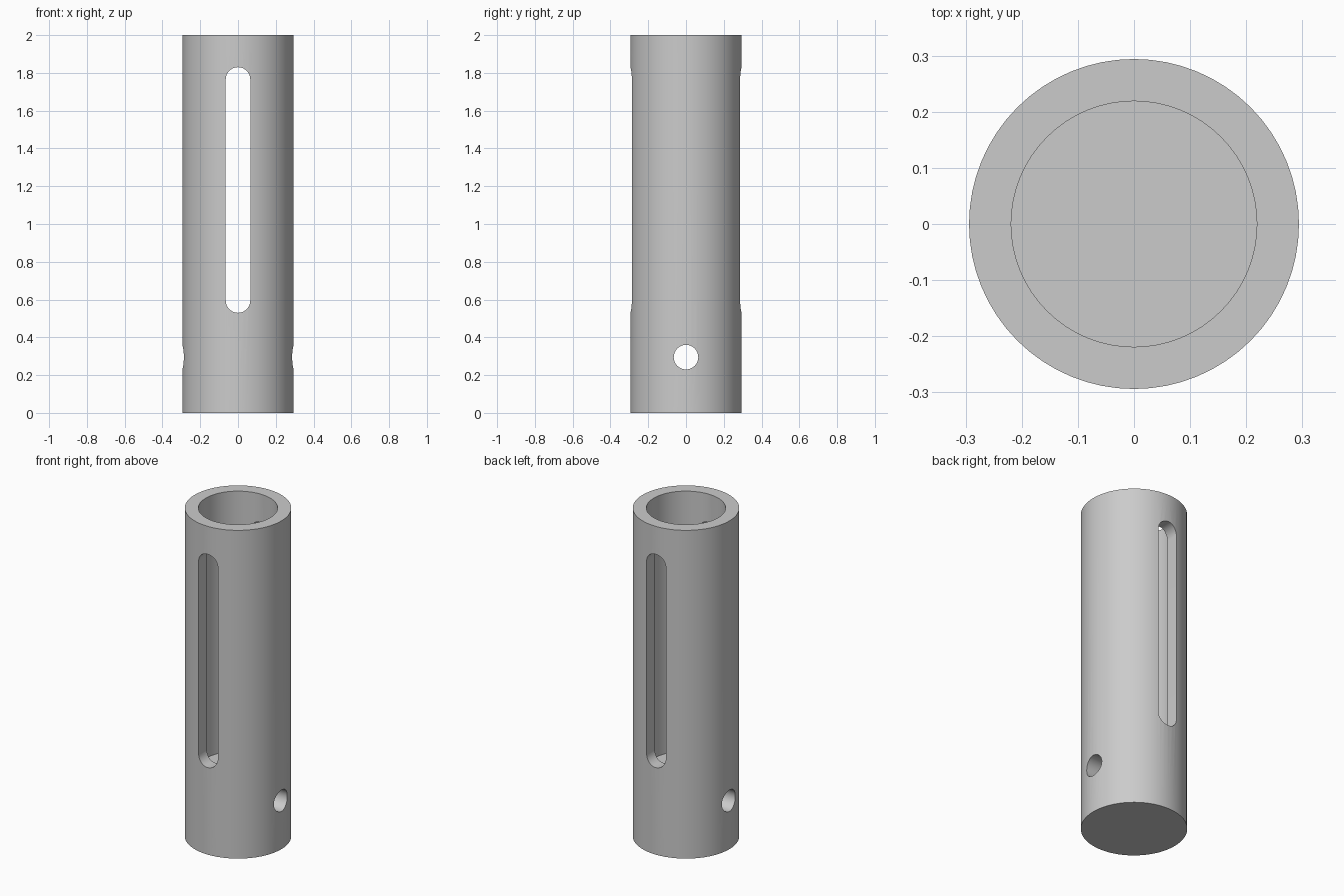
import bpy
import bmesh
from math import cos, sin, pi, radians
from mathutils import Matrix

HEIGHT = 2.0
OUTER, BORE = 0.294, 0.219
FLOOR = 0.415
SIDES = 64

cube = bpy.data.objects.get("Cube")
if cube:
    bpy.data.objects.remove(cube, do_unlink=True)

grey = bpy.data.materials.new("grey_metal")
grey.use_nodes = True
colour = (0.6, 0.6, 0.6, 1)
grey.diffuse_color = colour
grey.node_tree.nodes["Principled BSDF"].inputs["Base Color"].default_value = colour


def add_object(name, bm):
    bmesh.ops.recalc_face_normals(bm, faces=bm.faces[:])
    mesh = bpy.data.meshes.new(name)
    bm.to_mesh(mesh)
    bm.free()
    mesh.materials.append(grey)
    obj = bpy.data.objects.new(name, mesh)
    bpy.context.collection.objects.link(obj)
    return obj


def lathe(name, profile):
    """Turn (radius, z) points around z and cap both ends."""
    bm = bmesh.new()
    rings = [[bm.verts.new((r * cos(2 * pi * i / SIDES), r * sin(2 * pi * i / SIDES), z))
              for i in range(SIDES)] for r, z in profile]
    for a, b in zip(rings, rings[1:]):
        for i in range(SIDES):
            j = (i + 1) % SIDES
            bm.faces.new((a[i], a[j], b[j], b[i]))
    bm.faces.new(rings[0])
    bm.faces.new(rings[-1])
    return add_object(name, bm)


def slot_cutter(name, radius, low, high, turn=0, steps=16):
    """Round-ended bar through the body along y, turned about z."""
    bm = bmesh.new()
    outline = []
    for centre, start in ((high, 0), (low, pi)):
        # A round hole shares one centre, so its half circles skip the doubled point
        count = steps + 1 if high > low else steps
        for i in range(count):
            a = start + pi * i / steps
            outline.append(bm.verts.new((radius * cos(a), -0.5, centre + radius * sin(a))))
    face = bm.faces.new(outline)
    new = bmesh.ops.extrude_face_region(bm, geom=[face])["geom"]
    bmesh.ops.translate(bm, vec=(0, 1, 0),
                        verts=[v for v in new if isinstance(v, bmesh.types.BMVert)])
    bm.transform(Matrix.Rotation(turn, 4, "Z"))
    obj = add_object(name, bm)
    obj.hide_render = True
    return obj


# Tube body with a blind bore open at the top
body = lathe("tube_body", [(OUTER, 0), (OUTER, HEIGHT), (BORE, HEIGHT), (BORE, FLOOR)])

# Long slot from front to back, and round pin hole from side to side
cutters = [slot_cutter("slot_cutter", 0.065, 0.595, 1.765),
           slot_cutter("pin_hole_cutter", 0.065, 0.295, 0.295, turn=pi / 2)]

bpy.ops.object.select_all(action="DESELECT")
body.select_set(True)
bpy.context.view_layer.objects.active = body
for cutter in cutters:
    mod = body.modifiers.new(cutter.name, "BOOLEAN")
    mod.operation = "DIFFERENCE"
    mod.solver = "EXACT"
    mod.object = cutter
    bpy.ops.object.modifier_apply(modifier=mod.name)
    bpy.data.objects.remove(cutter, do_unlink=True)

bpy.ops.object.shade_smooth_by_angle(angle=radians(30))
